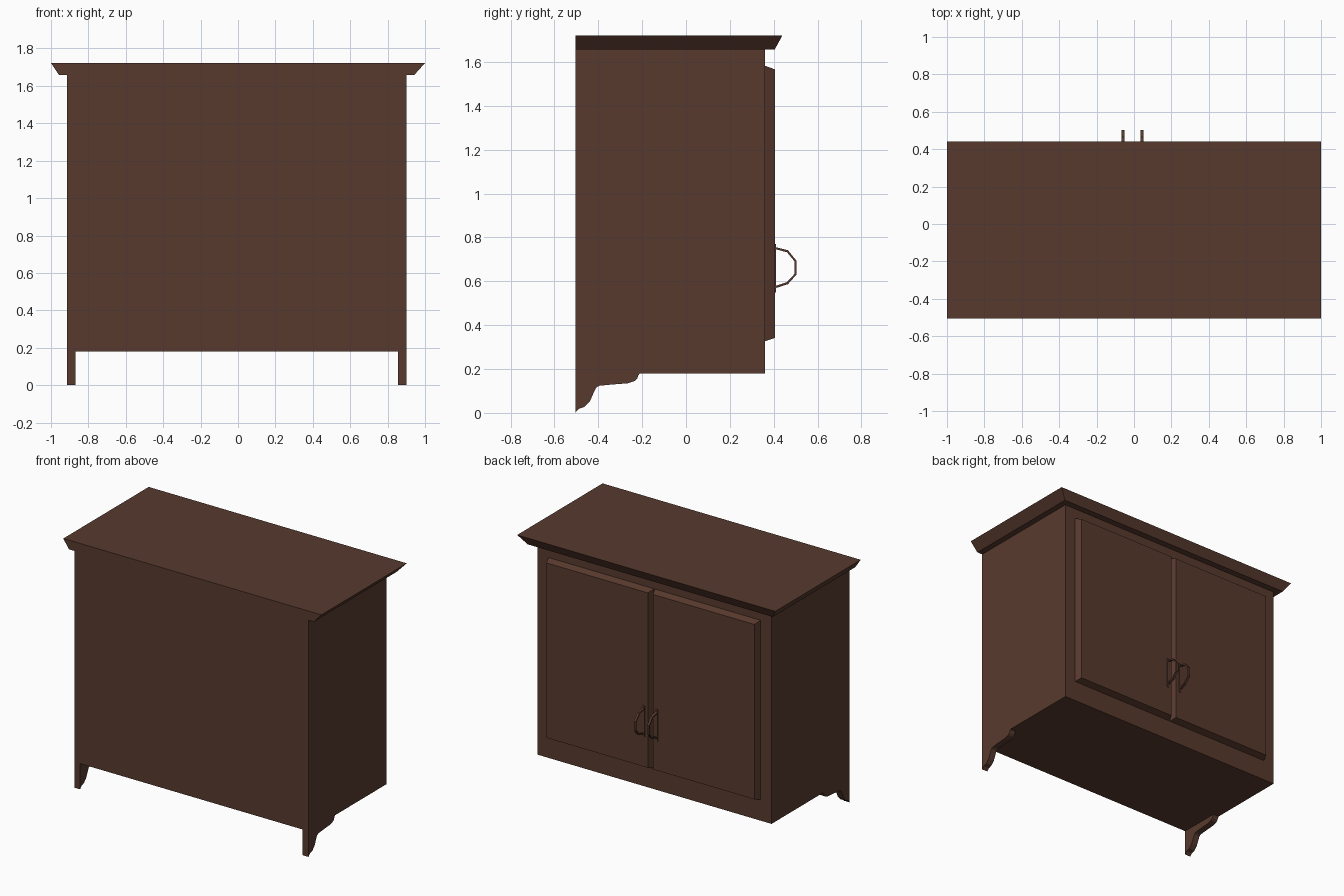
import bpy, bmesh

if "Cube" in bpy.data.objects:
    bpy.data.objects.remove(bpy.data.objects["Cube"])

wood = bpy.data.materials.new("dark brown wood")
wood.diffuse_color = (0.097, 0.042, 0.027, 1)
wood.use_nodes = True
wood.node_tree.nodes["Principled BSDF"].inputs["Base Color"].default_value = wood.diffuse_color
CX = -0.0075  # centre line of the cabinet body


def finish(name, bm):
    bmesh.ops.recalc_face_normals(bm, faces=bm.faces[:])
    me = bpy.data.meshes.new(name)
    bm.to_mesh(me)
    bm.free()
    me.materials.append(wood)
    ob = bpy.data.objects.new(name, me)
    bpy.context.collection.objects.link(ob)
    return ob


def loft(name, ring_a, ring_b):
    """Closed solid between two matching rings of points."""
    bm = bmesh.new()
    a = [bm.verts.new(p) for p in ring_a]
    b = [bm.verts.new(p) for p in ring_b]
    bm.faces.new(a)
    bm.faces.new(b)
    n = len(a)
    for i in range(n):
        j = (i + 1) % n
        bm.faces.new((a[i], a[j], b[j], b[i]))
    return finish(name, bm)


def rect_xy(x0, x1, y0, y1, z):
    return [(x0, y0, z), (x1, y0, z), (x1, y1, z), (x0, y1, z)]


def rect_xz(x0, x1, z0, z1, y):
    return [(x0, y, z0), (x1, y, z0), (x1, y, z1), (x0, y, z1)]


def extrude_x(name, profile, x0, x1):
    """Side profile of (y, z) points extruded along x."""
    return loft(name, [(x0, y, z) for y, z in profile], [(x1, y, z) for y, z in profile])


# cabinet body
loft("cabinet_body", rect_xy(-0.915, 0.90, -0.505, 0.36, 0.18),
     rect_xy(-0.915, 0.90, -0.505, 0.36, 1.66))

# flared top, flush at the -y side
loft("cornice_top", rect_xy(-0.957, 0.942, -0.505, 0.405, 1.658),
     rect_xy(-1.0, 1.0, -0.505, 0.44, 1.722))

# scrolled feet
foot = [(-0.505, 0.18), (-0.505, 0.0), (-0.49, 0.018), (-0.462, 0.028), (-0.437, 0.055),
        (-0.422, 0.09), (-0.41, 0.115), (-0.395, 0.124), (-0.33, 0.13), (-0.265, 0.135),
        (-0.235, 0.145), (-0.222, 0.157), (-0.217, 0.172), (-0.21, 0.18)]
extrude_x("left_foot", foot, -0.915, -0.87)
extrude_x("right_foot", foot, 0.855, 0.90)

# doors with bevelled edges, and their handles
arch = [(0.405, 0.757), (0.465, 0.742), (0.503, 0.695), (0.503, 0.63), (0.465, 0.587), (0.405, 0.568)]
inner = [(0.405, 0.747), (0.46, 0.733), (0.495, 0.691), (0.495, 0.634), (0.46, 0.596), (0.405, 0.578)]
for side, s in (("left", -1), ("right", 1)):
    xa, xb = sorted((CX, CX + s * 0.825))
    loft(side + "_door", rect_xz(xa, xb, 0.325, 1.585, 0.355),
         rect_xz(xa + 0.02, xb - 0.02, 0.342, 1.567, 0.405))
    hx = CX + s * 0.0515
    extrude_x(side + "_handle", arch + inner[::-1], hx - 0.008, hx + 0.008)
    loft(side + "_handle_plate", rect_xz(hx - 0.008, hx + 0.008, 0.55, 0.77, 0.40),
         rect_xz(hx - 0.008, hx + 0.008, 0.55, 0.77, 0.41))
